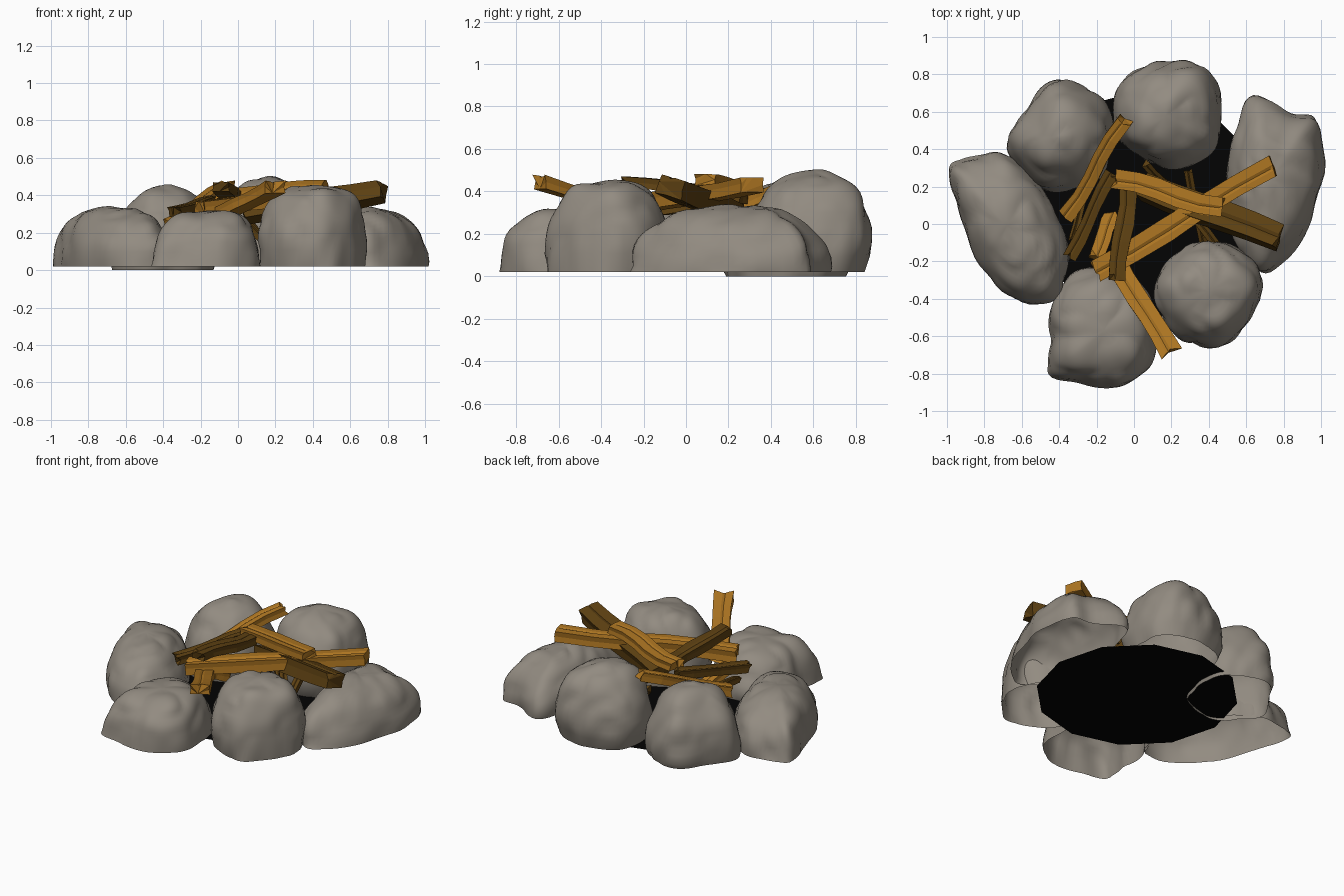
import bpy, bmesh, math, random
from mathutils import Vector, noise

if "Cube" in bpy.data.objects:
    bpy.data.objects.remove(bpy.data.objects["Cube"])

random.seed(4)


def material(name, rgb):
    m = bpy.data.materials.new(name)
    m.diffuse_color = (*rgb, 1)
    m.use_nodes = True
    m.node_tree.nodes["Principled BSDF"].inputs["Base Color"].default_value = m.diffuse_color
    return m


STONE = material("stone", (0.29, 0.26, 0.22))
LIGHT = material("light_wood", (0.42, 0.18, 0.016))
DARK = material("dark_wood", (0.11, 0.052, 0.006))
ASH = material("ash", (0.001, 0.001, 0.001))


def finish(bm, name, mat, smooth=False):
    mesh = bpy.data.meshes.new(name)
    bm.to_mesh(mesh)
    bm.free()
    mesh.materials.append(mat)
    for p in mesh.polygons:
        p.use_smooth = smooth
    ob = bpy.data.objects.new(name, mesh)
    bpy.context.collection.objects.link(ob)
    return ob


def closed_curve(pts, steps=6):
    """Smooth closed outline through the given plan points."""
    out, n = [], len(pts)
    for i in range(n):
        a, b, c, d = (Vector(pts[(i + k) % n]) for k in (-1, 0, 1, 2))
        for s in range(steps):
            t = s / steps
            out.append(0.5 * (2 * b + (c - a) * t + (2 * a - 5 * b + 4 * c - d) * t * t
                              + (3 * b - a - 3 * c + d) * t ** 3))
    return out


def rock(name, outline, peak, top, base, e, inset, seed):
    """Open-bottomed boulder: plan outline domed up to a peak, with soft lumps."""
    bm = bmesh.new()
    plan, pk = closed_curve(outline), Vector(peak)
    area = sum(a.x * b.y - a.y * b.x for a, b in zip(plan, plan[1:] + plan[:1]))
    if area < 0:
        plan.reverse()
    mid = Vector((*peak, top * 0.4))
    h, rings, levels = top - base, [], 18

    def lump(p):
        q = p * 4 + Vector((seed * 7.3, seed * 3.1, 0))
        amount = 0.025 * noise.noise(q) + 0.03 * (abs(noise.noise(q * 1.6)) - 0.2)
        fade = min(1, (p.z - base) / 0.06)
        p = p + (p - mid).normalized() * amount
        p.z = max(base, p.z if fade >= 1 else p.z * fade + base * (1 - fade))
        return p

    for k in range(levels):
        phi = math.radians(88) * k / (levels - 1)
        r, t = math.cos(phi) ** e, math.sin(phi) ** e
        if t < 0.35:
            r *= 1 - inset * (1 - t / 0.35) ** 2
        ring = []
        for o in plan:
            p = pk + (o - pk) * r
            ring.append(bm.verts.new(lump(Vector((p.x, p.y, base + h * t)))))
        rings.append(ring)
    n = len(plan)
    for a, b in zip(rings, rings[1:]):
        for i in range(n):
            j = (i + 1) % n
            bm.faces.new((a[i], a[j], b[j], b[i]))
    cap = bm.verts.new(lump(Vector((*peak, top))))
    for i in range(n):
        bm.faces.new((rings[-1][i], rings[-1][(i + 1) % n], cap))
    return finish(bm, name, STONE, True)


# plank cross-section: a rough board with shallow split grooves
SECTION = [(-.5, -.5), (.1, -.46), (.5, -.5), (.47, .1), (.5, .5), (.2, .49),
           (.08, .40), (-.05, .5), (-.5, .47), (-.45, 0)]


def plank(name, a, b, w, th, mat, bend=0.008, roll=0.0):
    """Splintered board running from a to b."""
    a, b = Vector(a), Vector(b)
    d = (b - a).normalized()
    side = d.cross(Vector((0, 0, 1))).normalized()
    up = side.cross(d)
    side, up = (side * math.cos(roll) + up * math.sin(roll),
                up * math.cos(roll) - side * math.sin(roll))
    bm, rings, n = bmesh.new(), [], 6
    for k in range(n):
        t = k / (n - 1)
        c = a.lerp(b, t) + (side + up * 0.5) * bend * math.sin(t * math.pi * 2)
        s = random.uniform(0.92, 1.08)
        ring = []
        for x, y in SECTION:
            end = random.uniform(-0.018, 0.018) if k in (0, n - 1) else 0
            ring.append(bm.verts.new(c + side * x * w * s + up * y * th * s + d * end))
        rings.append(ring)
    m = len(SECTION)
    for p, q in zip(rings, rings[1:]):
        for i in range(m):
            j = (i + 1) % m
            bm.faces.new((p[i], p[j], q[j], q[i]))
    bm.faces.new(rings[0][::-1])
    bm.faces.new(rings[-1])
    bmesh.ops.triangulate(bm, faces=[f for f in bm.faces if len(f.verts) > 4])
    bmesh.ops.recalc_face_normals(bm, faces=bm.faces)
    return finish(bm, name, mat)


# black ash bed
bm = bmesh.new()
bmesh.ops.create_circle(bm, cap_ends=True, segments=12, radius=0.62)
ash = finish(bm, "ash_bed", ASH)
ash.location = (0.06, 0.10, 0.02)

# ring of six boulders: outline, peak, top, base, roundness, base inset
rock("rock_back_left", [(-.11, .45), (-.14, .62), (-.25, .74), (-.41, .77), (-.54, .68), (-.66, .50),
                        (-.66, .36), (-.52, .20), (-.36, .18), (-.18, .25)],
     (-.40, .47), .455, 0.0, .92, .08, 1)
rock("rock_back", [(.48, .60), (.44, .79), (.31, .88), (.12, .87), (-.05, .77), (-.11, .62),
                   (-.08, .44), (.06, .33), (.25, .30), (.44, .40)],
     (.17, .58), .485, .02, .76, .14, 2)
rock("rock_right", [(1.0, .22), (.98, .54), (.84, .59), (.64, .68), (.55, .50), (.50, .22),
                    (.53, -.04), (.60, -.20), (.73, -.26), (.91, -.06)],
     (.72, .24), .325, .02, .84, .0, 3)
rock("rock_front_right", [(.69, -.32), (.64, -.50), (.52, -.63), (.38, -.65), (.22, -.58), (.12, -.44),
                          (.13, -.27), (.28, -.13), (.46, -.09), (.62, -.18)],
     (.40, -.36), .45, .02, .66, .03, 4)
rock("rock_front", [(.12, -.62), (.10, -.42), (.0, -.28), (-.18, -.24), (-.36, -.30), (-.45, -.46),
                    (-.45, -.64), (-.45, -.80), (-.28, -.86), (-.08, -.88), (.06, -.79)],
     (-.16, -.57), .325, .02, .82, .0, 5)
rock("rock_left", [(-.35, -.18), (-.42, .06), (-.54, .25), (-.69, .37), (-.85, .36), (-.99, .31),
                   (-.94, .08), (-.82, -.22), (-.64, -.39), (-.42, -.40)],
     (-.68, -.01), .325, .02, .78, .0, 6)

# light boards
plank("board_back", (-.05, .55, .45), (-.36, .05, .24), .085, .06, LIGHT, .012)
plank("board_top", (-.10, .24, .41), (.47, .09, .455), .105, .055, LIGHT, -.014)
plank("board_long", (-.20, -.25, .33), (.74, .31, .43), .12, .075, LIGHT)
plank("board_front", (-.10, -.20, .29), (.20, -.69, .445), .115, .06, LIGHT, .004)
plank("board_short", (-.20, -.17, .27), (-.12, .05, .17), .08, .05, LIGHT, .003)

# dark boards
plank("board_right_dark", (.05, .20, .31), (.77, -.07, .42), .14, .10, DARK, .006, .25)
plank("board_cross_dark", (-.03, .19, .395), (-.09, -.29, .445), .095, .055, DARK, -.008)
plank("board_left_dark", (-.12, .27, .37), (-.34, -.17, .31), .075, .055, DARK, .006)
plank("kindling_1", (.29, .28, .22), (.37, -.10, .06), .045, .04, DARK, .003)
plank("kindling_2", (.06, .32, .24), (.25, .13, .05), .045, .04, DARK, .003)
plank("kindling_3", (-.24, .26, .24), (-.33, -.08, .26), .04, .04, DARK, .003)
plank("kindling_4", (.43, -.10, .20), (.22, .16, .28), .045, .04, DARK, .003)
